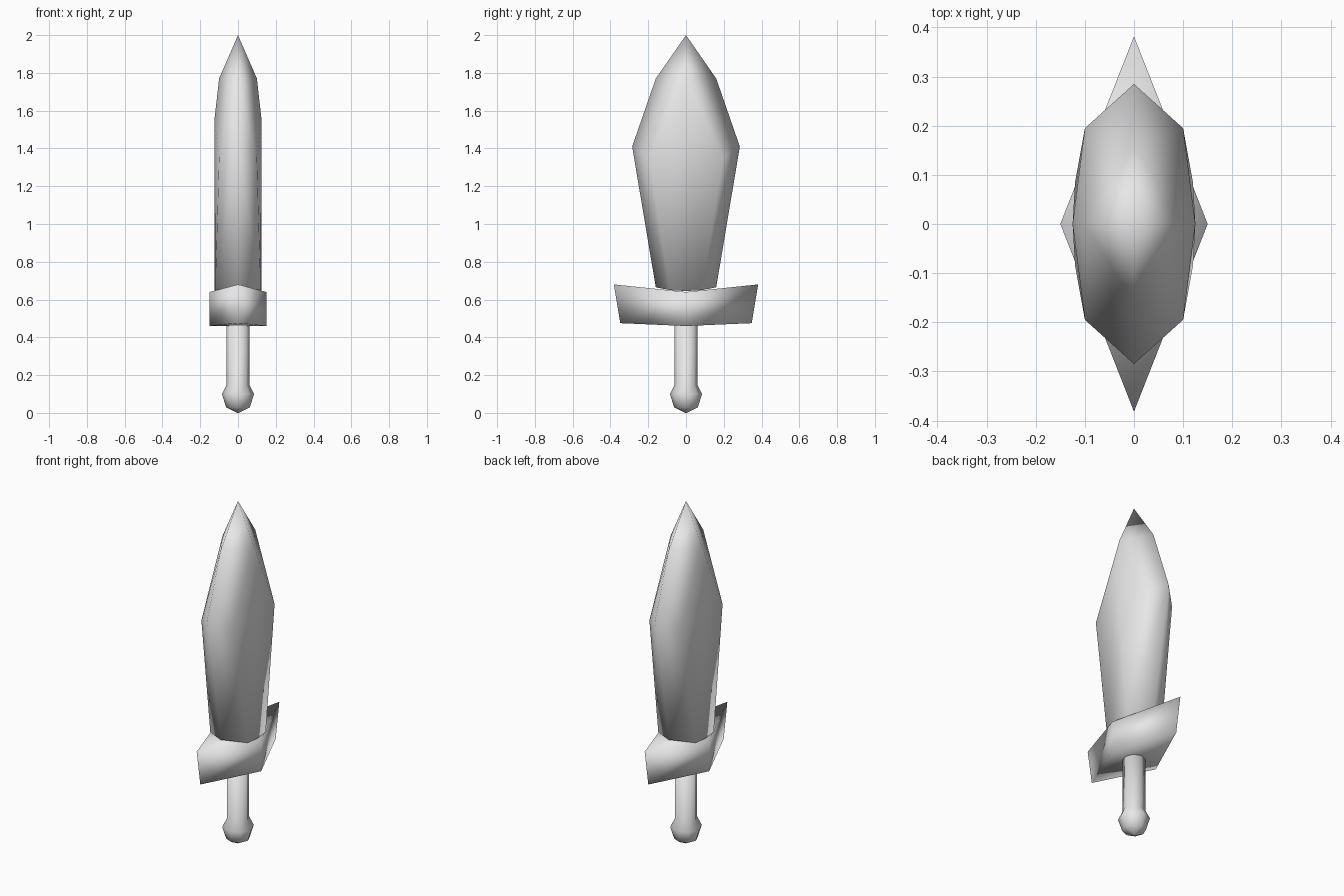
import bpy
import bmesh
from math import cos, sin, tau

cube = bpy.data.objects.get("Cube")
if cube:
    bpy.data.objects.remove(cube, do_unlink=True)

GREY = (0.8, 0.8, 0.8, 1.0)
metal = bpy.data.materials.new("light_grey")
metal.use_nodes = True
metal.diffuse_color = GREY
for node in metal.node_tree.nodes:
    if node.type == 'BSDF_PRINCIPLED':
        node.inputs["Base Color"].default_value = GREY


def finish(name, bm):
    """Turn a bmesh into a smooth grey object."""
    bmesh.ops.recalc_face_normals(bm, faces=bm.faces[:])
    for face in bm.faces:
        face.smooth = True
    mesh = bpy.data.meshes.new(name)
    bm.to_mesh(mesh)
    bm.free()
    mesh.materials.append(metal)
    obj = bpy.data.objects.new(name, mesh)
    bpy.context.collection.objects.link(obj)
    return obj


def mirrored(points):
    """Repeat quarter points across the x and y planes."""
    return sorted({(sx * x, sy * y, z) for x, y, z in points
                   for sx in (-1, 1) for sy in (-1, 1)})


# Blade: faceted hull from one quarter of its corners
blade_corners = [
    (0, 0, 2.0),
    (0.1, 0, 1.77), (0, 0.16, 1.77),          # shoulder of the point
    (0.125, 0, 1.55), (0.1, 0.195, 1.35), (0, 0.285, 1.41),
    (0.125, 0, 0.645), (0.12, 0.085, 0.65), (0, 0.16, 0.665),
]
bm = bmesh.new()
for corner in mirrored(blade_corners):
    bm.verts.new(corner)
bmesh.ops.convex_hull(bm, input=bm.verts[:])
finish("blade", bm)

# Guard: diamond block with raised ends and a slightly hollow top
bm = bmesh.new()


def diamond(side, end, side_z, end_z):
    return [bm.verts.new(p) for p in (
        (side, 0, side_z), (0, end, end_z),
        (-side, 0, side_z), (0, -end, end_z))]


upper = diamond(0.15, 0.382, 0.64, 0.68)
lower = diamond(0.15, 0.348, 0.46, 0.475)
for i in range(4):
    j = (i + 1) % 4
    bm.faces.new((lower[i], lower[j], upper[j], upper[i]))
for ring in (upper, lower):
    bm.faces.new((ring[0], ring[1], ring[2]))
    bm.faces.new((ring[0], ring[2], ring[3]))
finish("guard", bm)


def turned(name, profile, sides=8):
    """Lathe a (radius, height) profile into a closed solid."""
    bm = bmesh.new()
    rings = [[bm.verts.new((r * cos(tau * k / sides), r * sin(tau * k / sides), z))
              for k in range(sides)] for r, z in profile]
    for a, b in zip(rings, rings[1:]):
        for k in range(sides):
            n = (k + 1) % sides
            bm.faces.new((a[k], a[n], b[n], b[k]))
    bm.faces.new(rings[0])
    bm.faces.new(rings[-1])
    bmesh.ops.remove_doubles(bm, verts=bm.verts[:], dist=0.0005)
    return finish(name, bm)


# Grip and pommel turned as one piece
turned("grip_and_pommel", [(0.004, 0.0), (0.063, 0.03), (0.085, 0.1),
                           (0.06, 0.15), (0.06, 0.48)])
